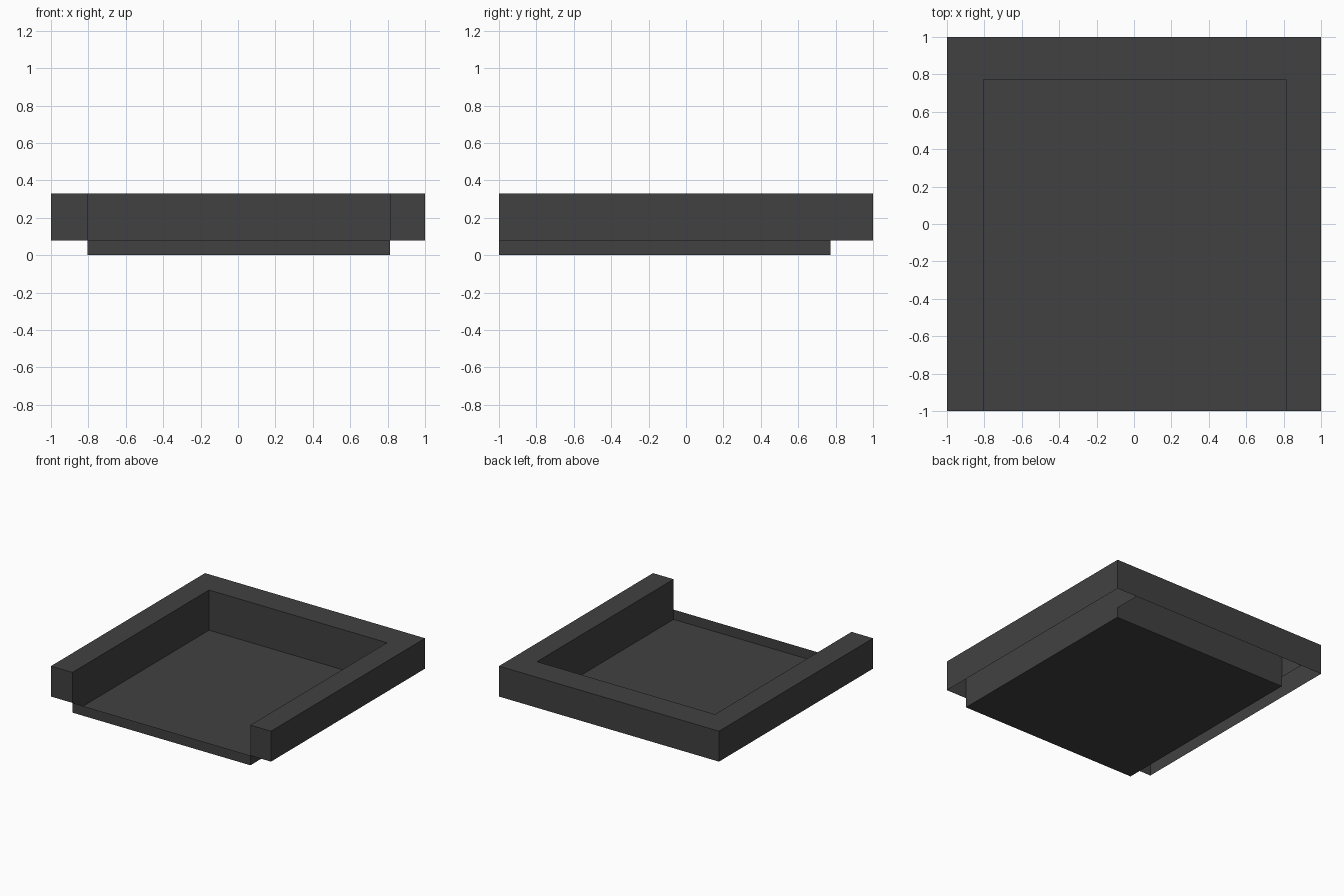
import bpy, bmesh
from mathutils import Matrix, Vector

if "Cube" in bpy.data.objects:
    bpy.data.objects.remove(bpy.data.objects["Cube"])

dark = bpy.data.materials.new("dark_grey")
dark.diffuse_color = (0.053, 0.053, 0.053, 1)
dark.use_nodes = True
dark.node_tree.nodes["Principled BSDF"].inputs["Base Color"].default_value = dark.diffuse_color

LEFT, RIGHT, BACK = -0.805, 0.813, 0.773   # inner opening
RIM, TOP = 0.08, 0.33                      # underside and top of the frame


def shell(name, lo, hi, open_sides):
    """Thin-walled box from corner lo to corner hi, with some sides left open."""
    lo, hi = Vector(lo), Vector(hi)
    bm = bmesh.new()
    bmesh.ops.create_cube(bm, size=1, matrix=Matrix.Translation((lo + hi) / 2)
                          @ Matrix.Diagonal((*(hi - lo), 1)))
    bm.normal_update()
    gone = [f for f in bm.faces
            if any(f.normal.dot(Vector(d)) > 0.9 for d in open_sides)]
    bmesh.ops.delete(bm, geom=gone, context='FACES')
    mesh = bpy.data.meshes.new(name)
    bm.to_mesh(mesh)
    bm.free()
    mesh.materials.append(dark)
    bpy.context.collection.objects.link(bpy.data.objects.new(name, mesh))


down, up = (0, 0, -1), (0, 0, 1)

# Shallow open tray forming the floor and front lip
shell("floor_tray", (LEFT, -1, 0), (RIGHT, BACK, RIM), [up])

# Hollow frame bars, open underneath
shell("left_bar", (-1, -1, RIM), (LEFT, 1, TOP), [down])
shell("right_bar", (RIGHT, -1, RIM), (1, 1, TOP), [down])
shell("back_bar", (LEFT, BACK, RIM), (RIGHT, 1, TOP),
      [down, (-1, 0, 0), (1, 0, 0)])
